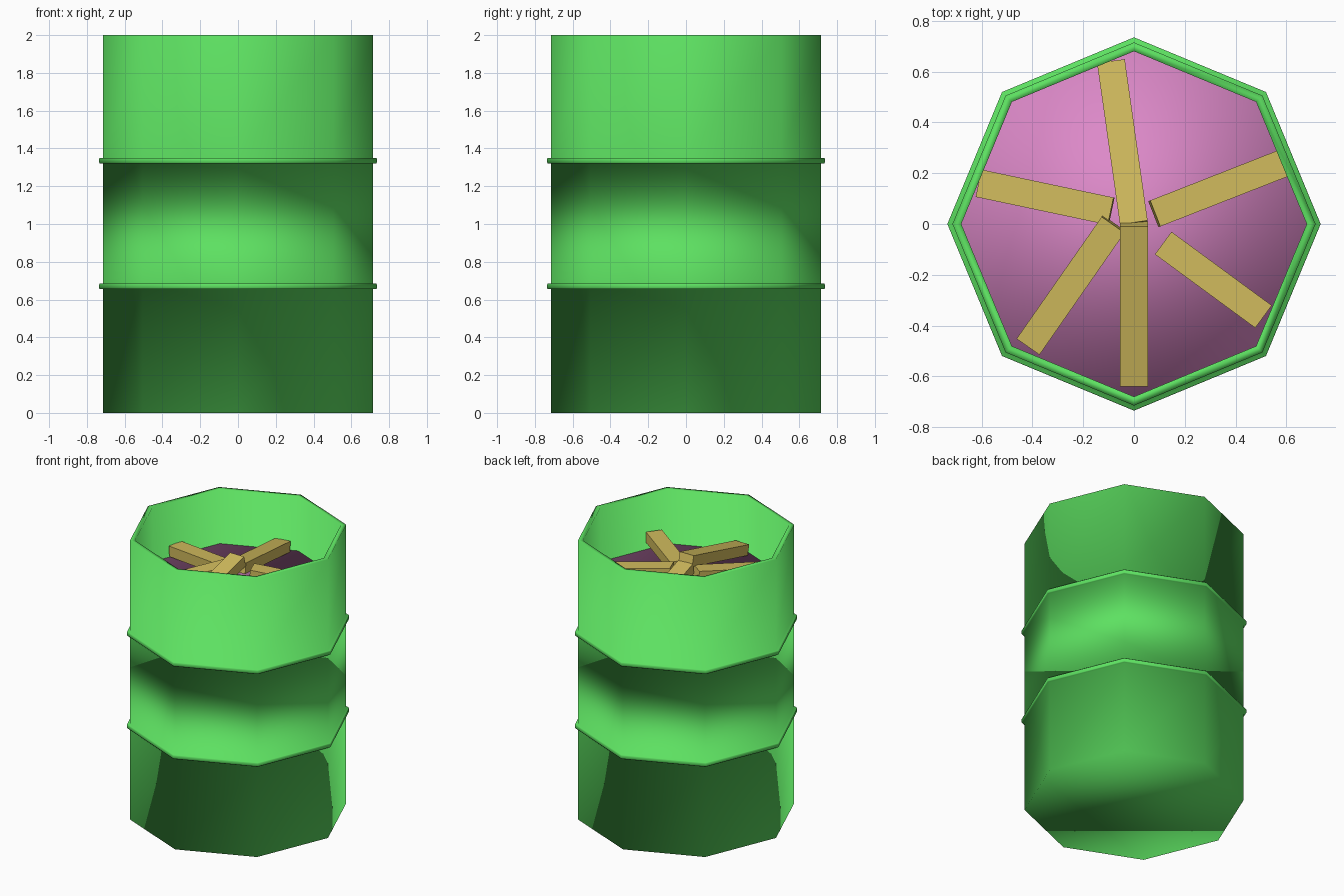
import bpy, bmesh, math
from mathutils import Vector, Matrix

if "Cube" in bpy.data.objects:
    bpy.data.objects.remove(bpy.data.objects["Cube"])


def material(name, color):
    m = bpy.data.materials.new(name)
    m.diffuse_color = (*color, 1)
    m.use_nodes = True
    m.node_tree.nodes["Principled BSDF"].inputs["Base Color"].default_value = m.diffuse_color
    return m


def add_object(name, bm, mat, smooth=False):
    bmesh.ops.recalc_face_normals(bm, faces=bm.faces)
    for f in bm.faces:
        f.smooth = smooth
    mesh = bpy.data.meshes.new(name)
    bm.to_mesh(mesh)
    bm.free()
    ob = bpy.data.objects.new(name, mesh)
    ob.data.materials.append(mat)
    bpy.context.collection.objects.link(ob)
    return ob


def lathe(name, profile, mat, sides=8):
    """Turn an (r, z) profile about z; both ends are closed with a flat cap."""
    bm = bmesh.new()
    rings = []
    for r, z in profile:
        rings.append([bm.verts.new((r * math.cos(a), r * math.sin(a), z))
                      for a in (2 * math.pi * i / sides for i in range(sides))])
    for lo, hi in zip(rings, rings[1:]):
        for i in range(sides):
            j = (i + 1) % sides
            bm.faces.new((lo[i], lo[j], hi[j], hi[i]))
    bm.faces.new(rings[0])
    bm.faces.new(rings[-1])
    return add_object(name, bm, mat, smooth=True)


def stick(name, inner, outer, mat, width=0.11, height=0.075):
    """Square billet laid between two centre-line end points."""
    a, b = Vector(inner), Vector(outer)
    axis = (b - a).normalized()
    side = Vector((0, 0, 1)).cross(axis).normalized()
    up = axis.cross(side)
    rot = Matrix((axis, side, up)).transposed().to_4x4()
    bm = bmesh.new()
    bmesh.ops.create_cube(bm, size=1)
    bm.transform(Matrix.Translation((a + b) / 2) @ rot
                 @ Matrix.Diagonal(((b - a).length, width, height, 1)))
    return add_object(name, bm, mat)


green = material("green_paint", (0.11, 0.75, 0.12))
pink = material("pink_ash", (0.72, 0.25, 0.58))
wood = material("yellow_wood", (0.64, 0.50, 0.11))

# Drum: closed bottom, two raised ribs, open top with a thick wall
R, RIB, INNER = 0.715, 0.735, 0.68
profile = [(R, 0)]
for z in (0.67, 1.335):
    profile += [(R, z - 0.015), (RIB - 0.004, z - 0.015), (RIB, z - 0.010),
                (RIB, z + 0.010), (RIB - 0.004, z + 0.015), (R, z + 0.015)]
profile += [(R, 2.0), (INNER, 2.0), (INNER, 0.04)]
lathe("drum", profile, green)

# Ash bed filling the drum
lathe("ash_bed", [(INNER, 1.53), (INNER, 1.61)], pink)

# Firewood radiating from the middle: inner end, outer end
sticks = [
    ((0.00, 0.00, 1.755), (-0.09, 0.635, 1.645)),
    ((0.08, 0.04, 1.725), (0.59, 0.24, 1.665)),
    ((0.115, -0.075, 1.70), (0.51, -0.365, 1.70)),
    ((0.00, 0.00, 1.81), (0.00, -0.63, 1.65)),
    ((-0.08, 0.00, 1.73), (-0.415, -0.48, 1.665)),
    ((-0.09, 0.05, 1.69), (-0.61, 0.16, 1.66)),
]
for i, (a, b) in enumerate(sticks, 1):
    stick(f"firewood_{i}", a, b, wood)
